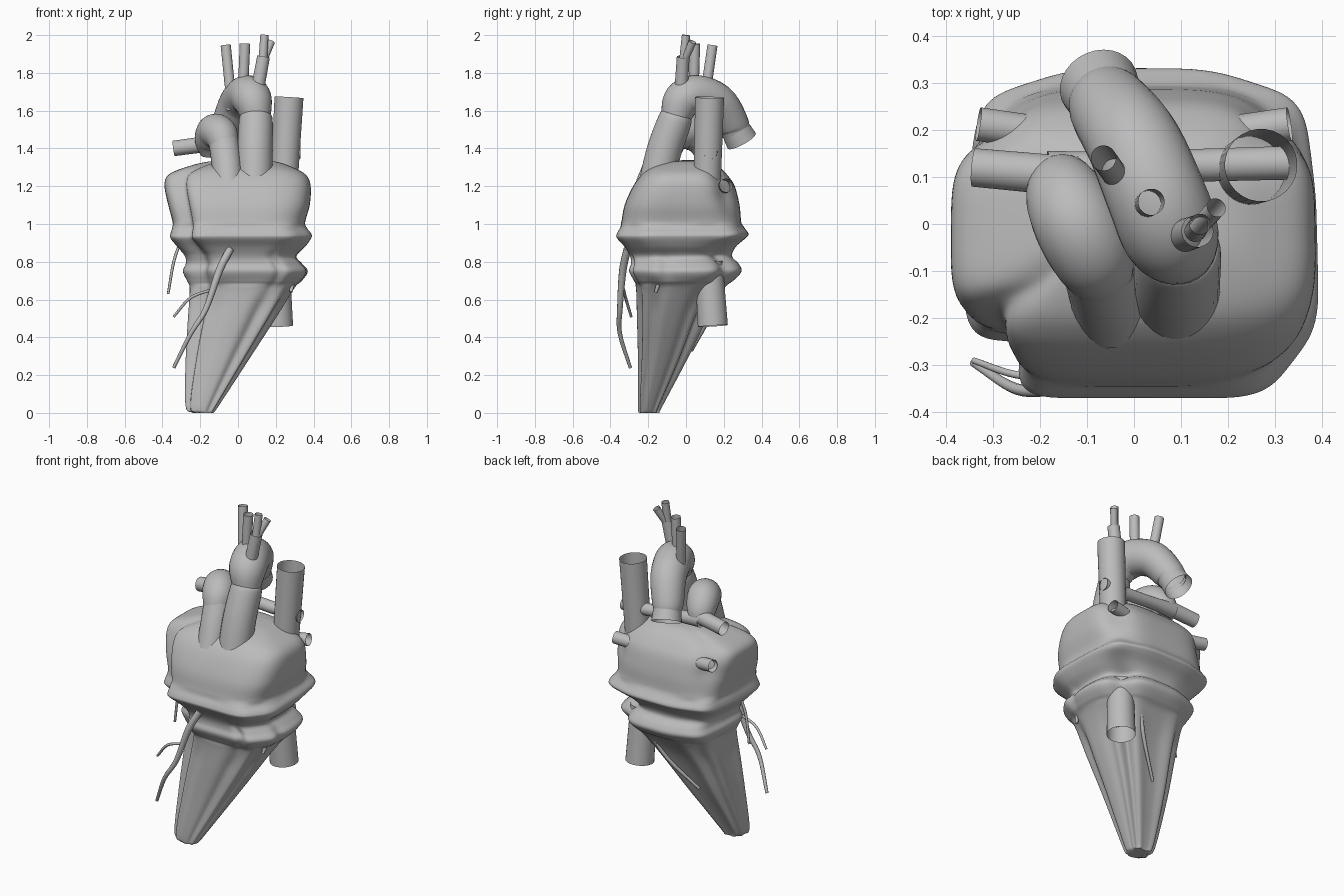
import bpy, bmesh, math
from mathutils import Vector

cube = bpy.data.objects.get("Cube")
if cube:
    bpy.data.objects.remove(cube)

grey = bpy.data.materials.new("plain grey")
grey.use_nodes = True
colour = (0.5, 0.5, 0.5, 1)
grey.diffuse_color = colour
grey.node_tree.nodes["Principled BSDF"].inputs["Base Color"].default_value = colour


def smooth_rows(rows, steps):
    """Pass a smooth curve through rows of numbers."""
    rows = [Vector(r) for r in rows]
    result = []
    for i in range(len(rows) - 1):
        b, c = rows[i], rows[i + 1]
        a = rows[i - 1] if i else b * 2 - c
        d = rows[i + 2] if i + 2 < len(rows) else c * 2 - b
        for s in range(steps):
            t = s / steps
            result.append(b + (c - a) * (t / 2)
                          + (a * 2 - b * 5 + c * 4 - d) * (t * t / 2)
                          + (b * 3 - a - c * 3 + d) * (t ** 3 / 2))
    return result + [rows[-1]]


def loft(name, rings, caps=False, sharp=40):
    """Skin a list of point rings into one smooth object."""
    bm = bmesh.new()
    loops = [[bm.verts.new(p) for p in ring] for ring in rings]
    for low, high in zip(loops, loops[1:]):
        n = len(low)
        for i in range(n):
            j = (i + 1) % n
            bm.faces.new((low[i], low[j], high[j], high[i]))
    if caps:
        bm.faces.new(loops[0][::-1])
        bm.faces.new(loops[-1])
    mesh = bpy.data.meshes.new(name)
    bm.to_mesh(mesh)
    bm.free()
    mesh.materials.append(grey)
    obj = bpy.data.objects.new(name, mesh)
    bpy.context.collection.objects.link(obj)
    bpy.ops.object.select_all(action="DESELECT")
    obj.select_set(True)
    bpy.context.view_layer.objects.active = obj
    bpy.ops.object.shade_smooth_by_angle(angle=math.radians(sharp))


def tube(name, points, sides=28, steps=6, caps=False):
    """Open tube through (x, y, z, radius) points."""
    rows = smooth_rows(points, steps if len(points) > 2 else 1)
    centres = [r.to_3d() for r in rows]
    rings, side, last = [], None, None
    for i, c in enumerate(centres):
        along = (centres[min(i + 1, len(rows) - 1)] - centres[max(i - 1, 0)]).normalized()
        if side is None:
            side = along.orthogonal().normalized()
        else:
            side = last.rotation_difference(along) @ side
        last, up = along, along.cross(side)
        turns = [math.tau * k / sides for k in range(sides)]
        rings.append([c + (side * math.cos(t) + up * math.sin(t)) * rows[i][3] for t in turns])
    loft(name, rings, caps)


def clamp(value):
    return min(1, max(0, value))


def bump(value, middle, width):
    """Bell-shaped falloff around a middle value."""
    return math.exp(-((value - middle) / width) ** 2)


# Main body: height, left edge, right edge, front edge, back edge
profile = [
    (0.00, -.24, -.13, -.25, -.14), (0.04, -.28, -.10, -.255, -.12),
    (0.30, -.28, .07, -.255, .02), (0.50, -.27, .20, -.26, .12),
    (0.66, -.26, .30, -.265, .21), (0.70, -.27, .34, -.28, .25),
    (0.75, -.29, .37, -.305, .29), (0.79, -.275, .34, -.295, .275),
    (0.83, -.28, .31, -.30, .24), (0.88, -.32, .355, -.33, .26),
    (0.925, -.355, .385, -.37, .31), (0.95, -.355, .385, -.37, .325),
    (1.00, -.345, .355, -.345, .295), (1.10, -.37, .38, -.325, .285),
    (1.20, -.39, .385, -.28, .26), (1.26, -.37, .36, -.235, .22),
    (1.30, -.28, .29, -.18, .18), (1.33, -.16, .20, -.08, .13),
    (1.34, -.02, .06, .0, .05)]


def body_ring(row, sides=128):
    z, left, right, front, back = row
    centre = Vector(((left + right) / 2, (front + back) / 2, z))
    upper = clamp((z - .84) * 12)
    dome = clamp((z - .98) * 6)
    power = 2 / (3.2 + .5 * upper)
    flute = .055 * clamp((.72 - z) * 6)
    ring = []
    for k in range(sides):
        t = math.tau * k / sides
        deg = math.degrees(t)
        c, s = math.cos(t), math.sin(t)
        # Lengthwise folds on the lower cone
        scale = 1 - flute * (1 - math.cos(t * 9 + 1))
        # Hollow at the front corner of the upper chamber
        scale -= .16 * upper * bump(deg, 222, 14)
        # Rounder back corners on the dome
        scale -= .11 * dome * (bump(deg, 45, 24) + bump(deg, 135, 24))
        # Rounded-off opposite corners of the cone and lower collar
        corners = bump(deg, 45, 20) + bump(deg, 225, 18)
        scale -= .19 * (1 - upper) * clamp(z + .5) * corners
        # Waviness and creases along the collars
        if .68 < z < 1:
            scale -= .015 * math.sin(t * 7)
        scale -= .06 * bump(z, .76, .08) * (bump(deg, 293, 5) + bump(deg, 350, 6))
        x = math.copysign(abs(c) ** power, c) * (right - left) / 2
        y = math.copysign(abs(s) ** power, s) * (back - front) / 2
        ring.append(centre + Vector((x * scale, y * scale, 0)))
    return ring


loft("heart_body", [body_ring(r) for r in smooth_rows(profile, 5)], caps=True, sharp=60)

# Great artery: trunk, arch and flared open end
tube("artery_trunk", [(.088, -.17, 1.15, .094), (.09, -.118, 1.38, .093), (.095, -.058, 1.55, .089),
                      (.097, -.045, 1.59, .07)])
tube("artery_arch", [(.1, -.06, 1.55, .074), (.078, -.02, 1.65, .103), (.047, .06, 1.683, .105),
                     (.0, .17, 1.64, .1), (-.05, .245, 1.53, .088), (-.06, .265, 1.48, .074)])
tube("artery_end", [(-.058, .262, 1.5, .078), (-.075, .295, 1.44, .085)])

# Front lung artery with its two side branches
tube("lung_trunk", [(-.05, -.19, 1.2, .08), (-.06, -.14, 1.32, .08), (-.075, -.085, 1.43, .08)])
tube("lung_bulb", [(-.07, -.11, 1.4, .07), (-.09, -.06, 1.47, .09), (-.125, .01, 1.49, .092),
                   (-.15, .07, 1.44, .08), (-.15, .1, 1.37, .05)], caps=True)
tube("lung_branch_left", [(-.12, .1, 1.43, .043), (-.34, .12, 1.4, .041)])
tube("lung_branch_right", [(-.18, .11, 1.41, .045), (-.05, .12, 1.4, .035),
                           (.15, .125, 1.385, .035), (.33, .13, 1.38, .036)])

# Large veins
tube("upper_vein", [(.24, .11, 1.15, .072), (.27, .125, 1.67, .077)])
tube("lower_vein", [(.2, .12, .8, .074), (.212, .142, .46, .08)])
for side, label in ((-1, "right"), (1, "left")):
    tube("back_vein_" + label, [(side * .18, .19, 1.19, .036), (side * .33, .212, 1.205, .036)])

# Small arteries rising from the arch
tube("neck_artery_back", [(-.03, .09, 1.6, .027), (-.065, .14, 1.945, .027)])
tube("neck_artery_middle", [(.025, .04, 1.68, .027), (.037, .047, 1.955, .028)])
tube("neck_artery_front", [(.09, -.03, 1.64, .036), (.135, -.015, 1.885, .034)])
tube("neck_fork_inner", [(.13, -.015, 1.85, .023), (.14, .0, 2.0, .022)])
tube("neck_fork_outer", [(.13, -.015, 1.85, .018), (.175, .035, 1.965, .021)])

# Thin surface vessels
vessels = {
    "front_vessel": [(-.04, -.31, .87, .02), (-.1, -.335, .75, .02), (-.17, -.35, .55, .015),
                     (-.25, -.35, .42, .012), (-.34, -.295, .24, .009)],
    "front_vessel_branch": [(-.13, -.33, .655, .007), (-.25, -.32, .61, .008),
                            (-.34, -.29, .51, .007)],
    "side_vessel": [(-.3, -.08, .92, .007), (-.34, -.09, .8, .008), (-.37, -.08, .63, .007)],
    "right_vessel": [(.3, -.13, .73, .012), (.28, -.16, .64, .009)],
    "back_vessel": [(.13, .2, .72, .012), (.04, .13, .52, .011), (-.11, .03, .33, .008)],
}
for name, path in vessels.items():
    tube(name, path, sides=10, caps=True)
